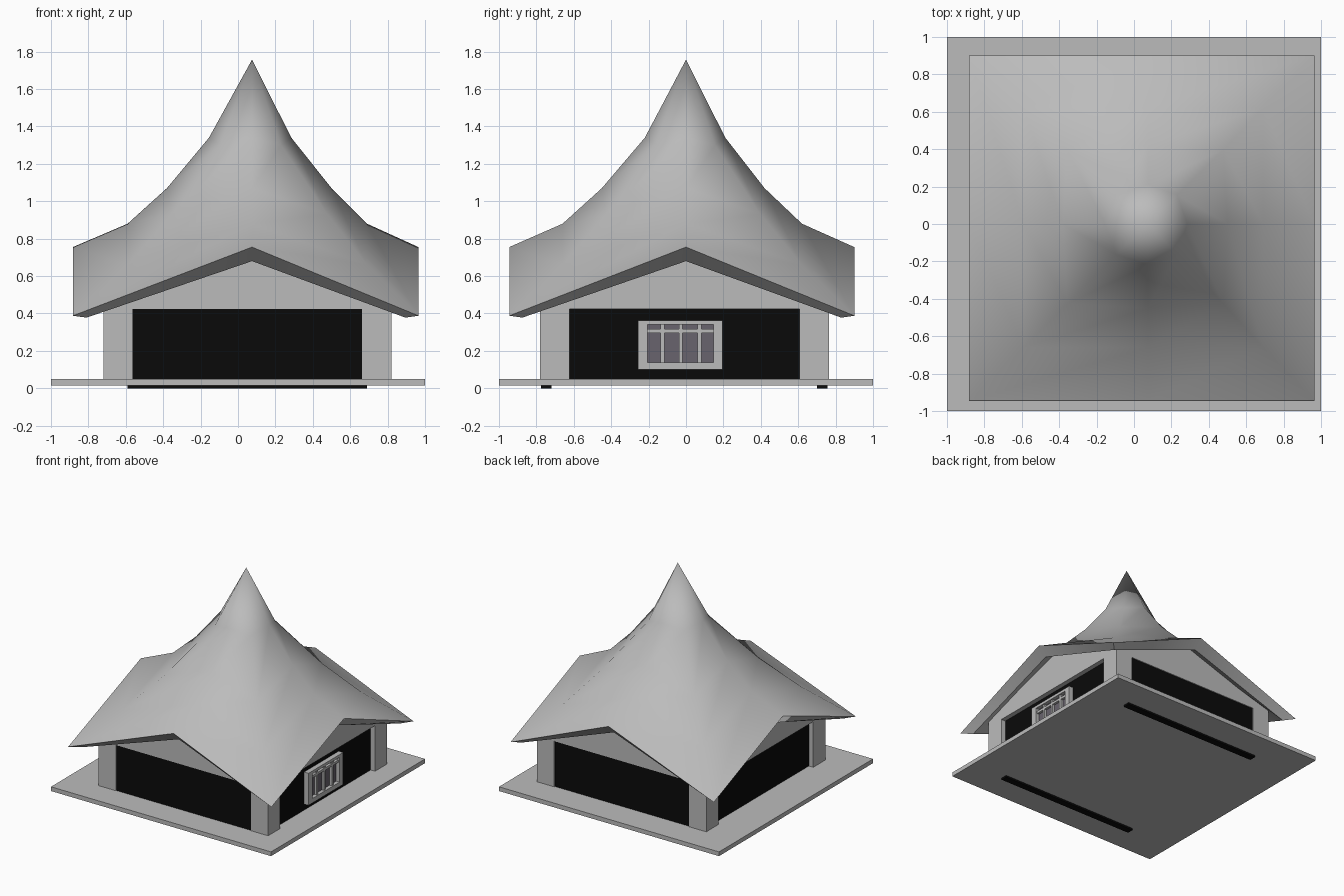
import bpy, bmesh, math

if "Cube" in bpy.data.objects:
    bpy.data.objects.remove(bpy.data.objects["Cube"])


def material(name, rgb):
    m = bpy.data.materials.new(name)
    m.diffuse_color = (*rgb, 1)
    m.use_nodes = True
    m.node_tree.nodes["Principled BSDF"].inputs["Base Color"].default_value = m.diffuse_color
    return m


GREY = material("light grey", (0.5, 0.5, 0.5))
BLACK = material("black", (0.003, 0.003, 0.003))
GLASS = material("tinted glass", (0.14, 0.125, 0.155))


def finish(bm, name, mat):
    bmesh.ops.recalc_face_normals(bm, faces=bm.faces)
    me = bpy.data.meshes.new(name)
    bm.to_mesh(me)
    bm.free()
    me.materials.append(mat)
    ob = bpy.data.objects.new(name, me)
    bpy.context.collection.objects.link(ob)
    return ob


def box(name, x, y, z, mat):
    bm = bmesh.new()
    bmesh.ops.create_cube(bm, size=1)
    for v in bm.verts:
        v.co = [lo + (c + 0.5) * (hi - lo) for c, (lo, hi) in zip(v.co, (x, y, z))]
    return finish(bm, name, mat)


def prism(name, profile, axis, lo, hi, mat):
    """Extrude a (horizontal, z) profile along axis 'x' or 'y'."""
    bm = bmesh.new()
    f = bm.faces.new([bm.verts.new((lo, a, z) if axis == 'x' else (a, lo, z)) for a, z in profile])
    new = bmesh.ops.extrude_face_region(bm, geom=[f])["geom"]
    move = (hi - lo, 0, 0) if axis == 'x' else (0, hi - lo, 0)
    bmesh.ops.translate(bm, vec=move, verts=[v for v in new if isinstance(v, bmesh.types.BMVert)])
    return finish(bm, name, mat)


X0, X1, Y0, Y1 = -0.72, 0.82, -0.78, 0.765     # outer wall faces
PX, PY = 0.075, 0.0                            # roof peak position

# base slab
box("base_slab", (-1, 1), (-1, 1), (0.015, 0.05), GREY)

# corner posts
for nx, x in (("left", (X0, X0 + 0.157)), ("right", (X1 - 0.157, X1))):
    for ny, y in (("front", (Y0, Y0 + 0.157)), ("back", (Y1 - 0.157, Y1))):
        box(f"{ny}_{nx}_post", x, y, (0.05, 0.48), GREY)

# gable walls above the openings
def gable(lo, hi, mid):
    return [(lo, 0.425), (hi, 0.425), (hi, 0.49), (mid, 0.76), (lo, 0.49)]

prism("front_gable", gable(X0, X1, PX), 'y', Y0, Y0 + 0.1, GREY)
prism("back_gable", gable(X0, X1, PX), 'y', Y1 - 0.1, Y1, GREY)
prism("left_gable", gable(Y0, Y1, PY), 'x', X0, X0 + 0.1, GREY)
prism("right_gable", gable(Y0, Y1, PY), 'x', X1 - 0.1, X1, GREY)

# black wall panels; front and back ones reach through the slab
box("front_panel", (-0.59, 0.69), (-0.775, -0.72), (0, 0.44), BLACK)
box("back_panel", (-0.59, 0.69), (0.70, 0.757), (0, 0.44), BLACK)
box("left_panel", (-0.68, -0.63), (-0.65, 0.63), (0.05, 0.44), BLACK)
box("right_panel", (0.73, 0.78), (-0.65, 0.63), (0.05, 0.44), BLACK)

# window on the right side: glass, frame and bars
box("window_glass", (0.775, 0.79), (-0.25, 0.19), (0.105, 0.36), GLASS)
WX = (0.775, 0.82)
box("window_sill", WX, (-0.257, 0.195), (0.1, 0.137), GREY)
box("window_head", WX, (-0.257, 0.195), (0.34, 0.363), GREY)
box("window_rail", (0.775, 0.81), (-0.22, 0.16), (0.297, 0.317), GREY)
box("window_frame_near", WX, (-0.257, -0.205), (0.1, 0.363), GREY)
box("window_frame_far", WX, (0.147, 0.195), (0.1, 0.363), GREY)
for i, y in enumerate((-0.125, -0.028, 0.072)):
    box(f"window_bar_{i + 1}", (0.775, 0.81), (y - 0.01, y + 0.01), (0.12, 0.35), GREY)


# roof: eight-point rings rising from the eaves to the peak
# each ring: x low, x high, y low, y high, ridge z, corner z, corner pull
rings = [
    (-0.66, 0.74, -0.72, 0.68, 0.76, 0.55, 1.0),      # soffit at the walls
    (-0.81, 0.895, -0.875, 0.83, 0.68, 0.378, 1.0),   # lower fascia edge
    (-0.883, 0.965, -0.945, 0.9, 0.755, 0.388, 1.0),  # eaves
    (-0.59, 0.69, -0.66, 0.62, 0.88, 0.66, 1.0),
    (-0.38, 0.50, -0.45, 0.42, 1.07, 0.93, 0.95),
    (-0.155, 0.285, -0.22, 0.21, 1.34, 1.30, 0.74),
]
bm = bmesh.new()
loops = []
for xl, xh, yl, yh, zm, zc, k in rings:
    loop = []
    for sx, sy in ((-1, -1), (0, -1), (1, -1), (1, 0), (1, 1), (0, 1), (-1, 1), (-1, 0)):
        corner = sx != 0 and sy != 0
        pull = k if corner else 1
        x = PX + pull * ({-1: xl, 0: PX, 1: xh}[sx] - PX)
        y = PY + pull * ({-1: yl, 0: PY, 1: yh}[sy] - PY)
        loop.append(bm.verts.new((x, y, zc if corner else zm)))
    loops.append(loop)
for a, b in zip(loops, loops[1:]):
    for i in range(8):
        j = (i + 1) % 8
        bm.faces.new((a[i], a[j], b[j], b[i]))
peak = bm.verts.new((PX, PY, 1.757))
for i in range(8):
    bm.faces.new((loops[-1][i], loops[-1][(i + 1) % 8], peak))
for i in (0, 2, 4, 6):                                # close the soffit from inside
    bm.faces.new((loops[0][i], loops[0][i + 1], loops[0][i - 1]))
bm.faces.new([loops[0][i] for i in (1, 3, 5, 7)])
roof = finish(bm, "roof", GREY)
bpy.context.view_layer.objects.active = roof
roof.select_set(True)
bpy.ops.object.shade_smooth_by_angle(angle=math.radians(60))
